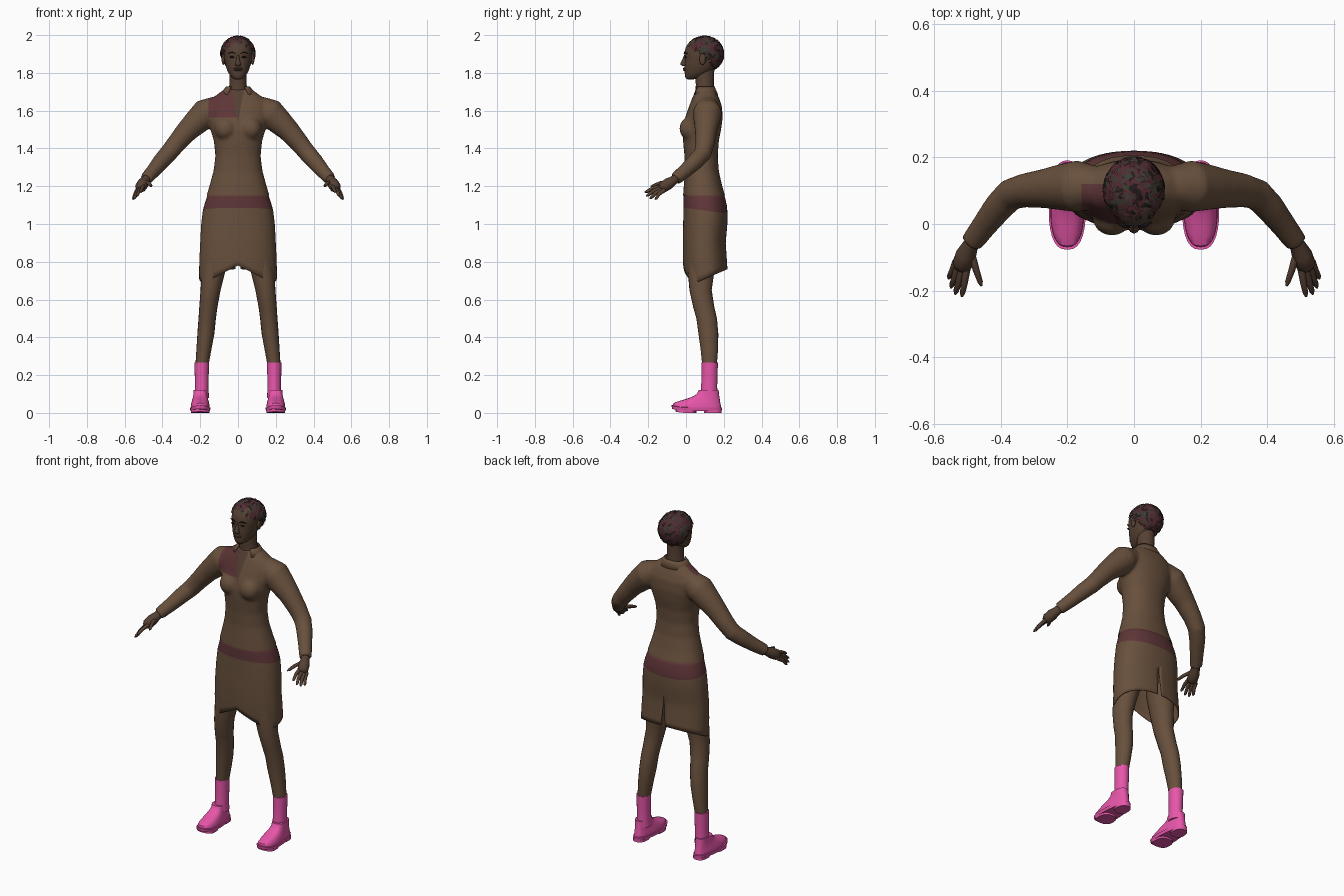
import bpy, bmesh, math, random
from mathutils import Vector

if "Cube" in bpy.data.objects:
    bpy.data.objects.remove(bpy.data.objects["Cube"])

random.seed(4)


def mat(name, rgb):
    m = bpy.data.materials.new(name)
    m.diffuse_color = (*rgb, 1)
    m.use_nodes = True
    m.node_tree.nodes["Principled BSDF"].inputs["Base Color"].default_value = m.diffuse_color
    return m


CLOTH = mat("brown_cloth", (0.138, 0.080, 0.046))
SKIN = mat("dark_skin", (0.092, 0.052, 0.033))
MAROON = mat("maroon_cloth", (0.112, 0.036, 0.038))
PINK = mat("pink", (0.82, 0.095, 0.41))
HAIR_RED = mat("hair_maroon", (0.085, 0.022, 0.030))
HAIR_GREEN = mat("hair_olive", (0.042, 0.045, 0.033))
HAIR_BLACK = mat("hair_black", (0.016, 0.010, 0.010))


# ---- helpers ----
def oval(z, hw, yf, yb, cx=0.0, n=32, p=2.2):
    """Horizontal rounded ring, starting at the back centre."""
    cy, hy = (yf + yb) / 2, (yb - yf) / 2
    out = []
    for i in range(n):
        a = 2 * math.pi * i / n
        s, c = math.sin(a), math.cos(a)
        out.append(Vector((cx + hw * math.copysign(abs(s) ** (2 / p), s),
                           cy + hy * math.copysign(abs(c) ** (2 / p), c), z)))
    return out


def loft(bm, rings, closed=True, cap=True):
    vs = [[bm.verts.new(p) for p in r] for r in rings]
    n = len(vs[0])
    for a, b in zip(vs, vs[1:]):
        for i in range(n if closed else n - 1):
            bm.faces.new((a[i], a[(i + 1) % n], b[(i + 1) % n], b[i]))
    if cap:
        bm.faces.new(vs[0])
        bm.faces.new(vs[-1])


def tube(bm, pts, n=12):
    """Round tube along (x, y, z, radius) points."""
    ps = [Vector(p[:3]) for p in pts]
    rings = []
    for i, p in enumerate(ps):
        d = (ps[min(i + 1, len(ps) - 1)] - ps[max(i - 1, 0)]).normalized()
        u = d.cross(Vector((0, 0, 1)) if abs(d.z) < 0.95 else Vector((0, 1, 0))).normalized()
        w = d.cross(u)
        rings.append([p + pts[i][3] * (u * math.cos(2 * math.pi * k / n) + w * math.sin(2 * math.pi * k / n))
                      for k in range(n)])
    loft(bm, rings)


def ball(bm, c, r, seg=16):
    res = bmesh.ops.create_uvsphere(bm, u_segments=seg, v_segments=seg // 2 + 2, radius=1)
    for v in res["verts"]:
        v.co = Vector((v.co.x * r[0] + c[0], v.co.y * r[1] + c[1], v.co.z * r[2] + c[2]))


def smooth(ob, angle=40):
    for f in ob.data.polygons:
        f.use_smooth = True
    ob.data.set_sharp_from_angle(angle=math.radians(angle))


def finish(name, bm, mats, mirror=False, subsurf=0, solid=0.0, angle=40):
    bmesh.ops.recalc_face_normals(bm, faces=bm.faces)
    me = bpy.data.meshes.new(name)
    bm.to_mesh(me)
    bm.free()
    for m in mats:
        me.materials.append(m)
    ob = bpy.data.objects.new(name, me)
    bpy.context.collection.objects.link(ob)
    smooth(ob, angle)
    if mirror:
        ob.modifiers.new("Mirror", "MIRROR").use_clip = False
    if solid:
        ob.modifiers.new("Solidify", "SOLIDIFY").thickness = solid
    if subsurf:
        s = ob.modifiers.new("Subsurf", "SUBSURF")
        s.levels = s.render_levels = subsurf
    return ob


# ---- blouse: torso, bust and sleeves fused together ----
bm = bmesh.new()
loft(bm, [oval(*r) for r in (
    (1.11, .172, -.015, .212), (1.15, .167, -.016, .207), (1.20, .152, -.012, .192),
    (1.28, .130, -.006, .174), (1.36, .120, -.008, .168), (1.44, .128, -.016, .174),
    (1.50, .146, -.018, .186), (1.56, .162, -.006, .194), (1.62, .165, .015, .191),
    (1.66, .145, .030, .178), (1.69, .105, .043, .165), (1.715, .068, .050, .154))])
for s in (-1, 1):
    ball(bm, (s * .066, .022, 1.505), (.060, .058, .062))
    tube(bm, [(s * x, y, z, r) for x, y, z, r in (
        (.11, .112, 1.62, .060), (.17, .113, 1.588, .078), (.22, .110, 1.54, .069),
        (.27, .106, 1.492, .059), (.33, .100, 1.422, .051), (.37, .088, 1.372, .048),
        (.405, .052, 1.334, .045), (.445, .000, 1.285, .039), (.487, -.056, 1.238, .034))], 20)
blouse = finish("blouse", bm, [CLOTH, MAROON, SKIN])
rm = blouse.modifiers.new("Fuse", "REMESH")
rm.mode, rm.voxel_size = "VOXEL", 0.009
sm = blouse.modifiers.new("Soften", "SMOOTH")
sm.factor, sm.iterations = 0.5, 7
fused = bpy.data.meshes.new_from_object(blouse.evaluated_get(bpy.context.evaluated_depsgraph_get()))
blouse.modifiers.clear()
bm = bmesh.new()
bm.from_mesh(fused)
# clean cuts for the hem, shoulder patch and open neckline
cuts = [((0, 0, 1.15), (0, 0, 1), True), ((-.157, 0, 0), (1, 0, 0), False),
        ((0, 0, 1.565), (0, 0, 1), False), ((0, .12, 0), (0, 1, 0), False),
        ((0, 0, 1.54), (1, 0, .19), False), ((0, 0, 1.54), (1, 0, -.19), False)]
for co, no, clear in cuts:
    bmesh.ops.bisect_plane(bm, geom=bm.verts[:] + bm.edges[:] + bm.faces[:], plane_co=co,
                           plane_no=no, clear_inner=clear)
for f in bm.faces:
    c = f.calc_center_median()
    f.material_index = 0
    if abs(c.x) < .19 * (c.z - 1.54) and c.y < .08:
        f.material_index = 2
    elif -.157 < c.x < 0 and c.y < .12 and c.z > 1.565:
        f.material_index = 1
bm.to_mesh(fused)
bm.free()
blouse.data = fused
if not fused.materials:
    for m in (CLOTH, MAROON, SKIN):
        fused.materials.append(m)
smooth(blouse, 60)

# collar, open at the front
bm = bmesh.new()
loft(bm, [oval(*r)[19:] + oval(*r)[:14] for r in (
    (1.685, .095, .035, .170), (1.712, .076, .044, .158), (1.728, .062, .052, .152))],
    closed=False, cap=False)
finish("collar", bm, [CLOTH], solid=.006)

# ---- skirt with waistband, peaked front hem and back slit ----
PROFILE = ((1.17, .155, -.010, .197), (1.14, .166, -.013, .207), (1.08, .185, -.013, .220),
           (1.00, .195, -.015, .219), (.90, .200, -.017, .210), (.80, .205, -.016, .217),
           (.66, .206, -.006, .226))


def skirt_point(z, i, n):
    for a, b in zip(PROFILE, PROFILE[1:]):
        if z >= b[0]:
            break
    t = (a[0] - z) / (a[0] - b[0])
    return oval(z, *[a[k] + (b[k] - a[k]) * t for k in (1, 2, 3)], n=n)[i % n]


n = 64
rows = []
for r in range(15):
    row = []
    for i in range(n + 1):
        base = skirt_point(.72, i, n)
        band = 1.085 - .13 * max(0, base.y)
        hem = max(.68, .78 - .5 * abs(base.x) if base.y < .1 else 0, .68 + .08 * (base.y - .03) / .19)
        z = 1.17 + (band - 1.17) * r / 3 if r <= 3 else band + (hem - band) * (r - 3) / 11
        p = skirt_point(z, i, n)
        if i in (0, n):
            p.x += (1 if i == 0 else -1) * .014 * max(0, (.93 - z) / .17)
        row.append(p)
    rows.append(row)
bm = bmesh.new()
loft(bm, rows, closed=False, cap=False)
bm.faces.ensure_lookup_table()
for k, f in enumerate(bm.faces):
    f.material_index = 1 if k // n < 3 else 0
bmesh.ops.remove_doubles(bm, verts=bm.verts, dist=.0004)
finish("skirt", bm, [CLOTH, MAROON], solid=.005)

# ---- legs, socks and shoes ----
bm = bmesh.new()
loft(bm, [oval(z, hw, yf, yb, cx, 20, 2) for z, hw, yf, yb, cx in (
    (.98, .080, .015, .195, .095), (.85, .072, .005, .175, .112), (.75, .063, .010, .150, .130),
    (.65, .053, .018, .136, .145), (.56, .048, .038, .150, .157), (.50, .046, .055, .164, .163),
    (.42, .045, .066, .171, .170), (.34, .040, .077, .170, .180), (.24, .034, .087, .162, .192))])
finish("legs", bm, [CLOTH], mirror=True)

bm = bmesh.new()
loft(bm, [oval(z, hw, yf, yb, .192, 20, 2) for z, hw, yf, yb in (
    (.08, .038, .075, .168), (.14, .036, .080, .165), (.20, .037, .083, .167), (.268, .039, .082, .169),
    (.268, .034, .087, .163))])
finish("socks", bm, [PINK], mirror=True)

bm = bmesh.new()
loft(bm, [oval(z, hw, yf, yb, .2, 28, 2.6) for z, hw, yf, yb in (
    (.025, .051, -.070, .186), (.042, .050, -.066, .184), (.056, .047, -.045, .181),
    (.070, .044, -.010, .179), (.084, .041, .030, .177), (.100, .040, .058, .174),
    (.120, .040, .066, .173), (.120, .035, .072, .167))])
loft(bm, [oval(z, hw, yf, yb, .2, 28, 2.6) for z, hw, yf, yb in (
    (.010, .053, -.074, .189), (.028, .056, -.077, .191), (.030, .050, -.070, .185))])
for yf, yb, hw in ((.095, .189, .046), (-.055, .055, .050)):
    loft(bm, [oval(z, hw, yf, yb, .2, 20, 2.6) for z in (0, .014)])
for v in bm.verts:  # narrower heel and raised toe
    v.co.x = .2 + (v.co.x - .2) * (1 - .22 * max(0, (v.co.y - .04) / .15))
    v.co.z += .012 * max(0, -v.co.y / .075) ** 2
finish("shoes", bm, [PINK], mirror=True)

# ---- hands ----
bm = bmesh.new()
tube(bm, [(.475, -.042, 1.250, .024), (.490, -.064, 1.232, .024), (.503, -.092, 1.214, .031),
          (.515, -.122, 1.195, .030), (.520, -.135, 1.187, .018)])
for knuckle, tip in (((.500, -.128, 1.200), (.516, -.218, 1.168)), ((.514, -.130, 1.190), (.536, -.211, 1.147)),
                     ((.526, -.124, 1.182), (.549, -.192, 1.134)), ((.533, -.112, 1.180), (.556, -.164, 1.130)),
                     ((.488, -.085, 1.222), (.457, -.186, 1.200))):
    a, b = Vector(knuckle), Vector(tip)
    mid = a.lerp(b, .5) + Vector((0, -.004, .005))
    tube(bm, [(*a, .0115), (*mid, .010), (*a.lerp(b, .88), .008), (*b, .003)], 8)
finish("hands", bm, [SKIN], mirror=True, angle=60)

# ---- neck and head ----
bm = bmesh.new()
loft(bm, [oval(*r, n=24, p=2) for r in (
    (1.64, .075, .045, .160), (1.69, .056, .050, .154), (1.74, .045, .052, .147), (1.82, .045, .045, .150))])
finish("neck", bm, [SKIN])

bm = bmesh.new()
loft(bm, [oval(*r, n=24) for r in (
    (1.764, .014, .008, .035), (1.772, .030, -.004, .070), (1.79, .046, -.007, .110),
    (1.81, .057, -.008, .140), (1.84, .067, -.010, .165), (1.88, .075, -.006, .180),
    (1.90, .077, -.010, .184), (1.94, .075, -.004, .184), (1.97, .058, .022, .160), (1.988, .025, .060, .115))])
finish("head", bm, [SKIN], subsurf=1, angle=80)

bm = bmesh.new()  # nose, ears, lips
loft(bm, [oval(*r, n=10, p=2) for r in (
    (1.836, .012, -.018, .01), (1.843, .018, -.028, .01), (1.852, .014, -.029, .01),
    (1.875, .008, -.018, .01), (1.895, .006, -.010, .01))])
for z in (1.815, 1.823):
    ball(bm, (0, -.008, z), (.024, .009, .005), 12)
for s in (-1, 1):
    ball(bm, (s * .078, .088, 1.872), (.009, .018, .030), 12)
finish("nose_lips_ears", bm, [SKIN], angle=70)

bm = bmesh.new()  # eyes and brows
for s in (-1, 1):
    ball(bm, (s * .032, -.002, 1.884), (.014, .006, .005), 10)
    tube(bm, [(s * .012, -.009, 1.902, .003), (s * .032, -.008, 1.909, .004), (s * .054, .006, 1.903, .002)], 6)
finish("eyes_and_brows", bm, [HAIR_BLACK])

# ---- cropped hair: cap plus overlapping locks ----
CENTRE, RADII = Vector((0, .098, 1.900)), Vector((.090, .100, .093))


def on_hair(p):
    line = 1.945 - .35 * p.y if p.y < .09 else 1.913 - 1.5 * (p.y - .09)
    return p.z > max(line, 1.825)


def shell(d, k):
    return CENTRE + Vector([d[i] * RADII[i] * k for i in range(3)])


bm = bmesh.new()
ball(bm, CENTRE, RADII, 32)
bmesh.ops.delete(bm, geom=[f for f in bm.faces if not on_hair(f.calc_center_median())], context="FACES")
for f in bm.faces:
    f.material_index = random.choice((0, 0, 1, 2))
count = 0
while count < 420:
    d = Vector([random.gauss(0, 1) for _ in range(3)]).normalized()
    if not on_hair(shell(d, 1)):
        continue
    count += 1
    t = d.cross(Vector([random.gauss(0, 1) for _ in range(3)])).normalized()
    side = d.cross(t) * random.uniform(.05, .10)
    index = random.choice((0, 0, 0, 1, 1, 2))
    lift = random.uniform(1.02, 1.06)
    prev = None
    for k in range(4):
        c = (d + t * (k - 1.5) * .17).normalized()
        w = side * (1 - .2 * k)
        h = lift if 0 < k < 3 else .99
        pair = [bm.verts.new(shell(c + w, h)), bm.verts.new(shell(c - w, h))]
        if prev:
            f = bm.faces.new((prev[0], prev[1], pair[1], pair[0]))
            f.material_index = index
        prev = pair
finish("hair", bm, [HAIR_RED, HAIR_GREEN, HAIR_BLACK], angle=35)
